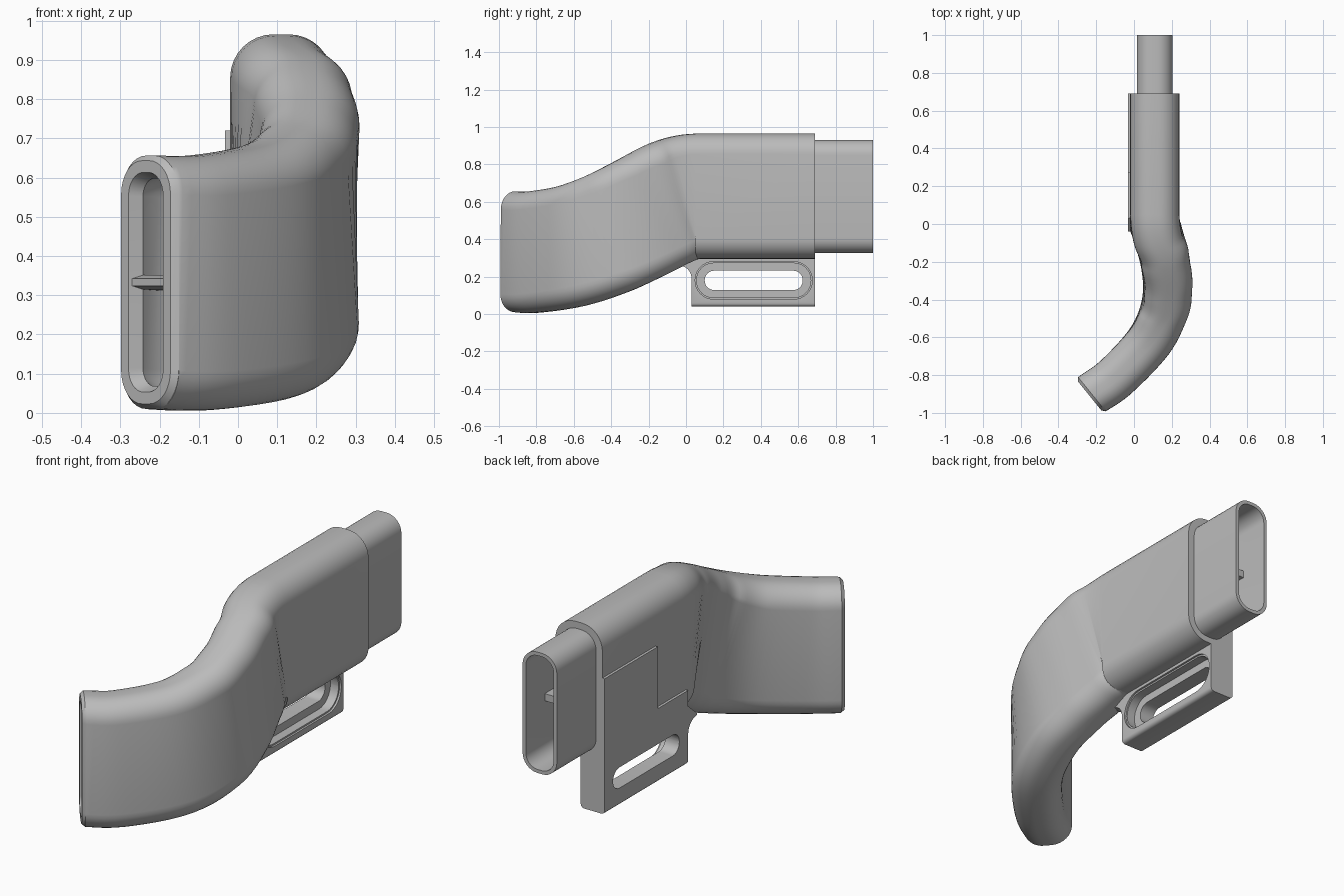
import bpy, bmesh, math
from mathutils import Vector

cube = bpy.data.objects.get("Cube")
if cube:
    bpy.data.objects.remove(cube, do_unlink=True)

grey = bpy.data.materials.new("grey_plastic")
grey.use_nodes = True
COLOUR = (0.5, 0.5, 0.5, 1)
grey.diffuse_color = COLOUR
grey.node_tree.nodes["Principled BSDF"].inputs["Base Color"].default_value = COLOUR


def finish(name, bm, smooth=True):
    bmesh.ops.recalc_face_normals(bm, faces=bm.faces)
    mesh = bpy.data.meshes.new(name)
    bm.to_mesh(mesh)
    bm.free()
    obj = bpy.data.objects.new(name, mesh)
    bpy.context.collection.objects.link(obj)
    mesh.materials.append(grey)
    bpy.ops.object.select_all(action="DESELECT")
    obj.select_set(True)
    bpy.context.view_layer.objects.active = obj
    if smooth:
        bpy.ops.object.shade_smooth_by_angle(angle=math.radians(35))
    return obj


def rounded(hw, hh, r, steps=8):
    """Rounded rectangle outline, centred on the origin."""
    pts = []
    for k, (sx, sy) in enumerate([(1, 1), (-1, 1), (-1, -1), (1, -1)]):
        for i in range(steps + 1):
            a = math.pi / 2 * (k + i / steps)
            pts.append((sx * (hw - r) + r * math.cos(a), sy * (hh - r) + r * math.sin(a)))
    return pts


def ring(frame, hw, hh, roundness=0.85, shift=0.0):
    """Section across the duct at a path frame, moved along the path by shift."""
    c, t = frame
    side = t.cross(Vector((0, 0, 1))).normalized()
    up = side.cross(t)
    return [c + t * shift + side * u + up * v for u, v in rounded(hw, hh, hw * roundness)]


def loft(name, rings, closed):
    bm = bmesh.new()
    rows = [[bm.verts.new(p) for p in r] for r in rings]
    n = len(rows[0])
    pairs = list(zip(rows, rows[1:])) + ([(rows[-1], rows[0])] if closed else [])
    for a, b in pairs:
        for i in range(n):
            j = (i + 1) % n
            bm.faces.new((a[i], a[j], b[j], b[i]))
    if not closed:
        bm.faces.new(rows[0])
        bm.faces.new(rows[-1])
    return finish(name, bm)


def prism(name, outline, x0, x1, smooth=True):
    """Extrude a (y, z) outline between two x positions."""
    bm = bmesh.new()
    face = bm.faces.new([bm.verts.new((x0, y, z)) for y, z in outline])
    moved = bmesh.ops.extrude_face_region(bm, geom=[face])["geom"]
    verts = [v for v in moved if isinstance(v, bmesh.types.BMVert)]
    bmesh.ops.translate(bm, verts=verts, vec=(x1 - x0, 0, 0))
    return finish(name, bm, smooth)


# Centre line of the bent part, from the mouth to the straight sleeve
knots = [Vector(p) for p in [
    (-.39, -1.035, .333), (-.235, -.91, .333), (-.095, -.81, .332), (.085, -.615, .363),
    (.165, -.43, .425), (.173, -.27, .50), (.145, -.12, .578), (.12, -.037, .613),
    (.11, .05, .63), (.11, .15, .63)]]
path = []
for p0, p1, p2, p3 in zip(knots, knots[1:], knots[2:], knots[3:]):
    for i in range(6):
        s = i / 6
        path.append(0.5 * (2 * p1 + (p2 - p0) * s + (2 * p0 - 5 * p1 + 4 * p2 - p3) * s**2
                           + (3 * p1 - p0 - 3 * p2 + p3) * s**3))
path.append(knots[-2])
frames = []
for i, p in enumerate(path):
    t = path[min(i + 1, len(path) - 1)] - path[max(i - 1, 0)]
    frames.append((p, t.normalized()))
along = Vector((0, 1, 0))
frames[0] = (path[0], Vector((.78, .63, 0)).normalized())
frames[-1] = (path[-1], along)
mouth = frames[0]
sleeve_end = (Vector((.11, .69, .63)), along)
tube_end = (Vector((.11, 1, .628)), along)
tube_start = (Vector((.11, .69, .628)), along)
last = len(frames) - 1

# Duct shell: outside from mouth to tube, then back along the inside
rings = [ring(mouth, .1, .31), ring(mouth, .115, .323, shift=.015)]
for i, f in enumerate(frames[1:], 1):
    k = min(1, i / last * 1.3)
    rings.append(ring(f, .116 + .014 * k, .323 + .012 * k))
rings += [ring(sleeve_end, .13, .335), ring(tube_start, .095, .3025),
          ring(tube_end, .095, .3025), ring(tube_end, .077, .285)]
rings += [ring(f, .077, .285) for f in reversed(frames[3:])]
rings += [ring(mouth, .055, .265, shift=.035), ring(mouth, .07, .28)]
loft("duct_shell", rings, True)


# Divider web running down the middle of the duct
def bar(frame, hw, hh, shift=0.0):
    c, t = frame
    side = t.cross(Vector((0, 0, 1))).normalized()
    up = side.cross(t)
    return [c + t * shift + side * hw * a + up * hh * b
            for a, b in [(1, 1), (-1, 1), (-1, -1), (1, -1)]]


web = [bar(mouth, .07, .009, .008), bar(mouth, .064, .018, .035)]
web += [bar(f, .08, .018) for f in frames[3:]]
web.append(bar((Vector((.11, .85, .63)), along), .08, .018))
loft("duct_divider", web, False)

# Mounting bracket with chamfered foot and a curved web at its front
XB, XF = -.033, .1
outline = [(.03, .04), (.69, .04), (.69, .33), (.03, .33), (-.04, .27)]
outline += [(-.04 + .07 * math.sin(a), .19 + .07 * math.cos(a))
            for a in [math.pi / 2 * i / 6 for i in range(7)]]
bracket = prism("mounting_bracket", outline, XB, XF, False)
bm = bmesh.new()
bm.from_mesh(bracket.data)
foot = [e for e in bm.edges if all(v.co.z < .041 for v in e.verts)
        and abs(e.verts[0].co.x - e.verts[1].co.x) < .001]
bmesh.ops.bevel(bm, geom=foot, offset=.018, segments=3, affect="EDGES", profile=.5)
bm.to_mesh(bracket.data)
bm.free()


# Through slot and its wider counterbore
def cut_slot(target, hw, hh, x0, x1):
    cutter = prism("slot_cutter", [(.362 + u, .18 + v) for u, v in rounded(hw, hh, hh * .98)], x0, x1)
    cutter.hide_render = True
    bpy.context.view_layer.objects.active = target
    mod = target.modifiers.new("slot", "BOOLEAN")
    mod.operation = "DIFFERENCE"
    mod.solver = "EXACT"
    mod.object = cutter
    bpy.ops.object.modifier_apply(modifier=mod.name)
    bpy.data.objects.remove(cutter, do_unlink=True)


cut_slot(bracket, .262, .052, -.2, .3)
cut_slot(bracket, .305, .092, .045, .3)
cut_slot(bracket, .313, .1, XF - .01, .3)
bpy.ops.object.select_all(action="DESELECT")
bracket.select_set(True)
bpy.context.view_layer.objects.active = bracket
bpy.ops.object.shade_smooth_by_angle(angle=math.radians(35))

# Stepped pad joining the bracket to the side of the sleeve
prism("side_pad", [(.03, .32), (.69, .32), (.69, .72), (.27, .72), (.27, .41), (.03, .41)],
      XB, .01, False)
